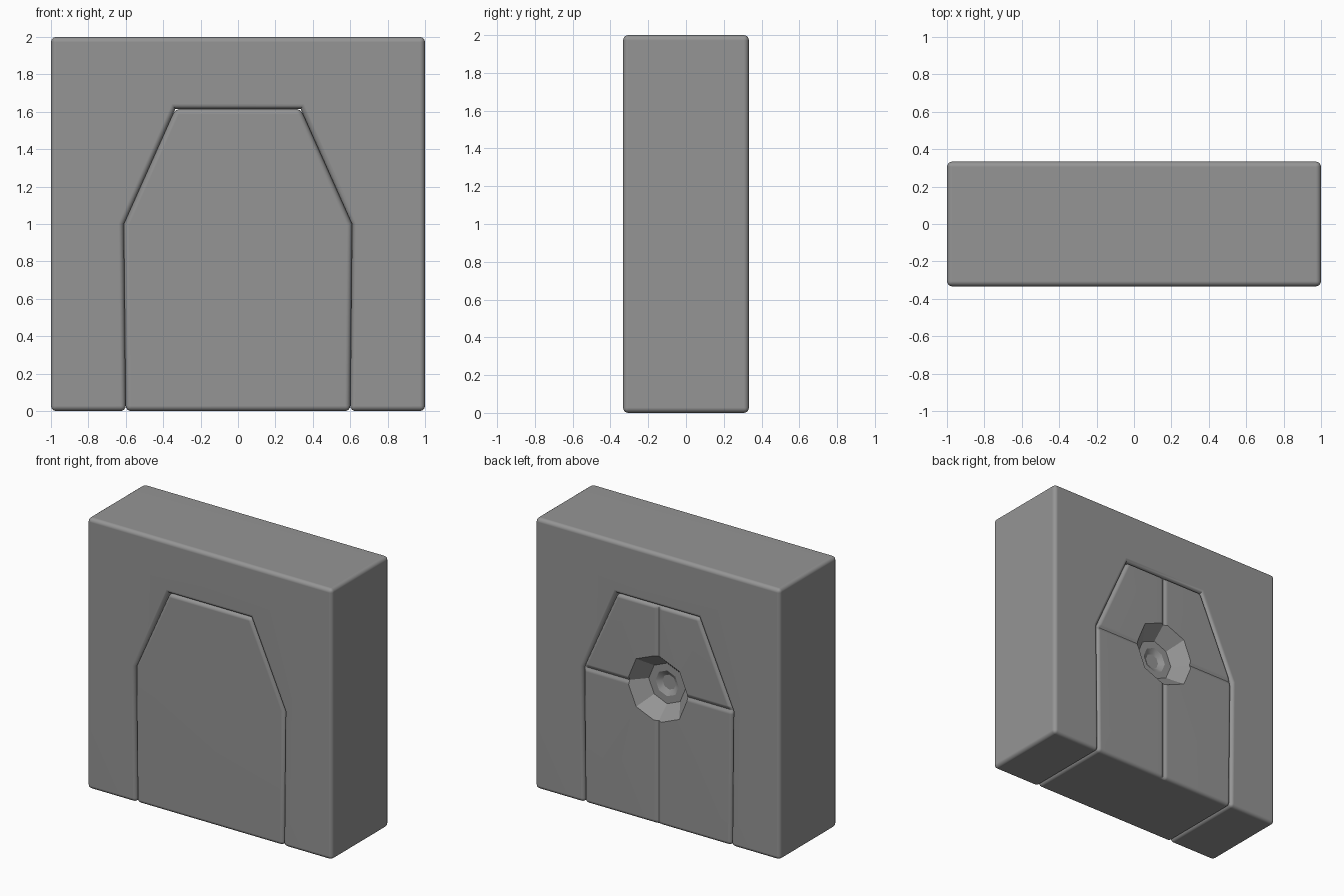
import bpy, bmesh, math

if "Cube" in bpy.data.objects:
    bpy.data.objects.remove(bpy.data.objects["Cube"])

HALF = 1 / 3      # half thickness of the wall
FACE = 0.33       # door faces sit a hair inside the wall faces
BEVEL = 0.028

grey = bpy.data.materials.new("dark_grey")
grey.diffuse_color = (0.3, 0.3, 0.3, 1)
grey.use_nodes = True
grey.node_tree.nodes["Principled BSDF"].inputs["Base Color"].default_value = grey.diffuse_color


def prism(outline, y0, y1, keep_edge):
    """Extrude an (x, z) outline along y and round the edges chosen by keep_edge."""
    bm = bmesh.new()
    face = bm.faces.new([bm.verts.new((x, y0, z)) for x, z in outline])
    ext = bmesh.ops.extrude_face_region(bm, geom=[face])
    for v in ext["geom"]:
        if isinstance(v, bmesh.types.BMVert):
            v.co.y = y1
    bmesh.ops.recalc_face_normals(bm, faces=bm.faces)
    edges = [e for e in bm.edges if keep_edge(e)]
    bmesh.ops.bevel(bm, geom=edges, offset=BEVEL, offset_type='OFFSET',
                    segments=4, profile=0.5, affect='EDGES', clamp_overlap=True)
    return bm


def finish(name, bm):
    bmesh.ops.recalc_face_normals(bm, faces=bm.faces)
    me = bpy.data.meshes.new(name)
    bm.to_mesh(me)
    bm.free()
    me.materials.append(grey)
    ob = bpy.data.objects.new(name, me)
    bpy.context.collection.objects.link(ob)
    return ob


def smooth(ob):
    bpy.ops.object.select_all(action='DESELECT')
    ob.select_set(True)
    bpy.context.view_layer.objects.active = ob
    bpy.ops.object.shade_smooth_by_angle(angle=math.radians(28))
    ob.modifiers.new("even_shading", 'WEIGHTED_NORMAL').keep_sharp = True


def sharp(e):
    return e.calc_face_angle(0) > math.radians(40)


def wall_edges(e):
    """All corners except the two inner ones at the top of the doorway."""
    inner = all(abs(v.co.x) < 0.5 and v.co.z > 1.5 for v in e.verts)
    deep = abs(e.verts[0].co.y - e.verts[1].co.y) > 0.1
    return sharp(e) and not (inner and deep)


def door_edges(e):
    """Skip the hidden edges where the two door layers meet."""
    return sharp(e) and any(abs(v.co.y) > 1e-4 for v in e.verts)


# Wall with an angular doorway
right_side = [(0.60, 0), (0.61, 1.0), (0.335, 1.615)]
door = right_side + [(-x, z) for x, z in reversed(right_side)]
smooth(finish("wall", prism([(-1, 0), (-1, 2), (1, 2), (1, 0)] + door,
                            -HALF, HALF, wall_edges)))

# Front slab of the door
smooth(finish("front_door", prism(door, -FACE, 0, door_edges)))

# Back slab, with soft grooves crossing at its middle
GROOVE, DEPTH = 0.03, 0.014
bm = prism(door, 0, FACE, door_edges)
for axis, centre in (((1, 0, 0), (0, 0, 0)), ((0, 0, 1), (0, 0, 1))):
    for k in (-1, -0.5, 0, 0.5, 1):
        point = [c + a * k * GROOVE for c, a in zip(centre, axis)]
        bmesh.ops.bisect_plane(bm, geom=bm.verts[:] + bm.edges[:] + bm.faces[:],
                               plane_co=point, plane_no=axis)
for v in bm.verts:
    d = min(abs(v.co.x), abs(v.co.z - 1)) / GROOVE
    near_face = (v.co.y - FACE + BEVEL) / BEVEL
    if d < 1 and near_face > 0:
        v.co.y -= DEPTH * near_face * 0.5 * (1 + math.cos(math.pi * d))
back_door = finish("back_door", bm)

# Stepped octagonal recess in the back of the door
bm = bmesh.new()
rings = []
for r, y in [(0.30, 0.385), (0.25, FACE), (0.15, 0.22), (0.095, 0.22), (0.055, 0.195)]:
    rings.append([bm.verts.new((r * math.cos(i * math.pi / 4), y,
                                1 + r * math.sin(i * math.pi / 4))) for i in range(8)])
for a, b in zip(rings, rings[1:]):
    for i in range(8):
        j = (i + 1) % 8
        bm.faces.new((a[i], a[j], b[j], b[i]))
bm.faces.new(rings[0])
bm.faces.new(rings[-1])
cutter = finish("recess_cutter", bm)
cutter.hide_render = True

mod = back_door.modifiers.new("recess", 'BOOLEAN')
mod.object = cutter
mod.operation = 'DIFFERENCE'
mod.solver = 'EXACT'
bpy.context.view_layer.objects.active = back_door
bpy.ops.object.modifier_apply(modifier=mod.name)
bpy.data.objects.remove(cutter)
smooth(back_door)
